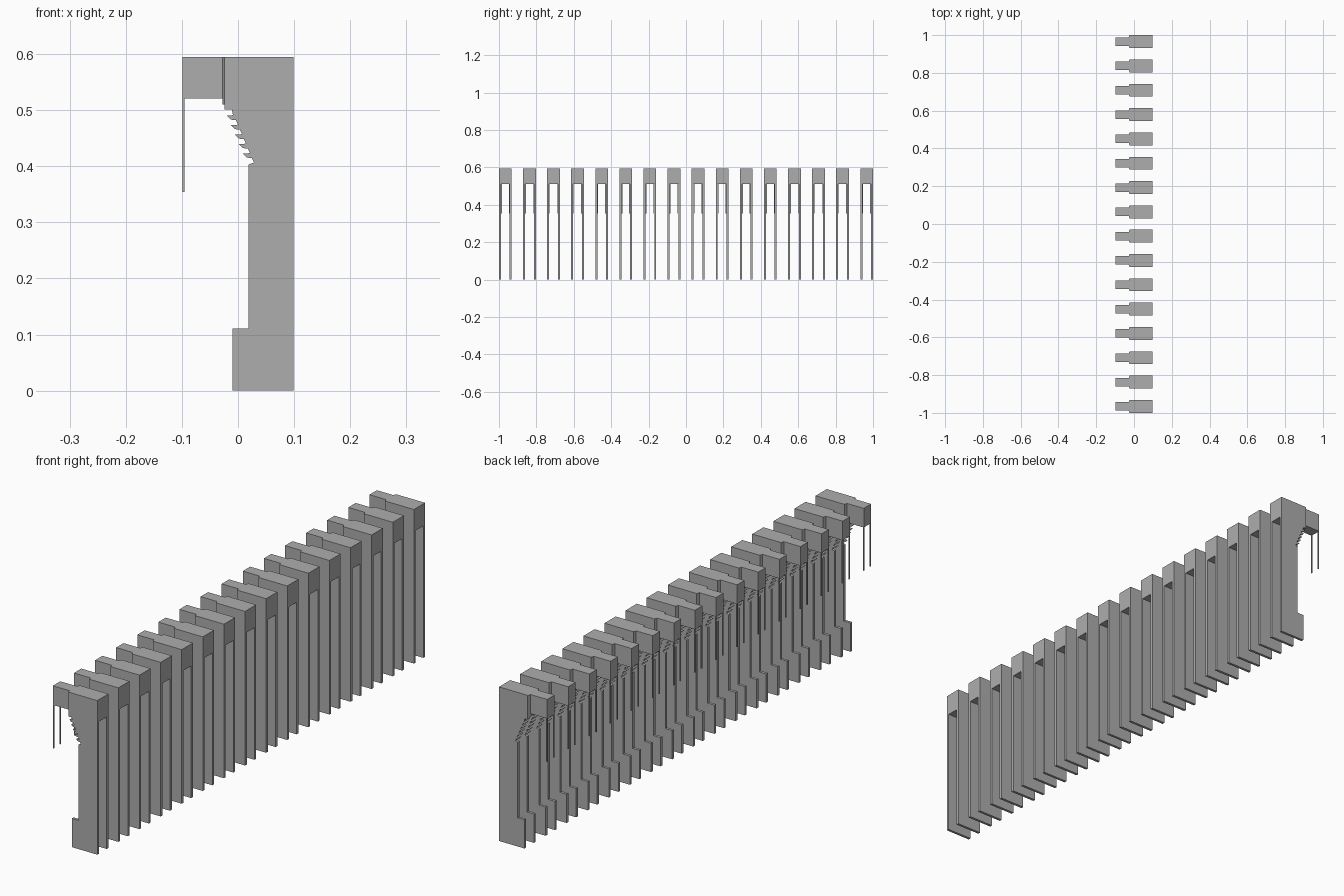
import bpy
import bmesh
from mathutils import Vector

cube = bpy.data.objects.get("Cube")
if cube:
    bpy.data.objects.remove(cube, do_unlink=True)

grey = bpy.data.materials.new("plain grey")
grey.use_nodes = True
colour = (0.42, 0.42, 0.42, 1)
grey.diffuse_color = colour
grey.node_tree.nodes["Principled BSDF"].inputs["Base Color"].default_value = colour

COUNT = 16
HALF = 0.034            # half width of one bracket
INNER = 0.0235          # half width of the slot between its plates
PITCH = (2 - 2 * HALF) / (COUNT - 1)
FIRST = -1 + HALF       # centre of the first bracket
TOP, CROWN_BASE, ARM_BASE = 0.595, 0.51, 0.521
BACK, JOINT, TIP = 0.099, -0.024, -0.099


def prism(name, outlines, sweep):
    """Extrude each closed outline along sweep, then repeat it as a row."""
    bm = bmesh.new()
    for outline in outlines:
        face = bm.faces.new([bm.verts.new(p) for p in outline])
        made = bmesh.ops.extrude_face_region(bm, geom=[face])["geom"]
        verts = [v for v in made if isinstance(v, bmesh.types.BMVert)]
        bmesh.ops.translate(bm, verts=verts, vec=Vector(sweep))
    bmesh.ops.recalc_face_normals(bm, faces=bm.faces[:])
    mesh = bpy.data.meshes.new(name)
    bm.to_mesh(mesh)
    bm.free()
    mesh.materials.append(grey)
    obj = bpy.data.objects.new(name, mesh)
    bpy.context.collection.objects.link(obj)
    obj.location.y = FIRST
    row = obj.modifiers.new("row", "ARRAY")
    row.count = COUNT
    row.use_relative_offset = False
    row.use_constant_offset = True
    row.constant_offset_displace = (0, PITCH, 0)
    return obj


def rect(x0, x1, y0, y1, z):
    return [(x0, y0, z), (x1, y0, z), (x1, y1, z), (x0, y1, z)]


# Side plates: foot, upright and saw-toothed shoulder
profile = [(BACK, CROWN_BASE), (JOINT, CROWN_BASE), (JOINT, 0.501), (-0.011, 0.501), (-0.009, 0.491)]
for i in range(5):
    x, z = -0.02 + 0.0072 * i, 0.490 - 0.0169 * i
    profile += [(x, z), (x + 0.007, z - 0.007), (x + 0.016, z - 0.008), (x + 0.02, z - 0.016)]
profile += [(0.024, 0.405), (0.019, 0.403), (0.019, 0.111), (-0.01, 0.111), (-0.01, 0), (BACK, 0)]
prism("side_plates",
      [[(x, y, z) for x, z in profile] for y in (-HALF, INNER)],
      (0, HALF - INNER, 0))

# Crown block joining the plates, chamfered towards the arm
neck = JOINT - 0.004
plan = [(BACK, -HALF), (BACK, HALF), (JOINT, HALF), (neck, INNER - 0.001),
        (neck, 0.001 - INNER), (JOINT, -HALF)]
prism("crown_block", [[(x, y, CROWN_BASE) for x, y in plan]], (0, 0, TOP - CROWN_BASE))

# Narrow arm reaching outwards
arm = INNER - 0.001
prism("arm_block", [rect(TIP, neck, -arm, arm, ARM_BASE)], (0, 0, TOP - ARM_BASE))

# Pair of thin pins hanging from the arm's outer corners
pin = 0.004
prism("hanging_pins",
      [rect(TIP, TIP + pin, y, y + pin, 0.354) for y in (-arm, arm - pin)],
      (0, 0, ARM_BASE - 0.354))
